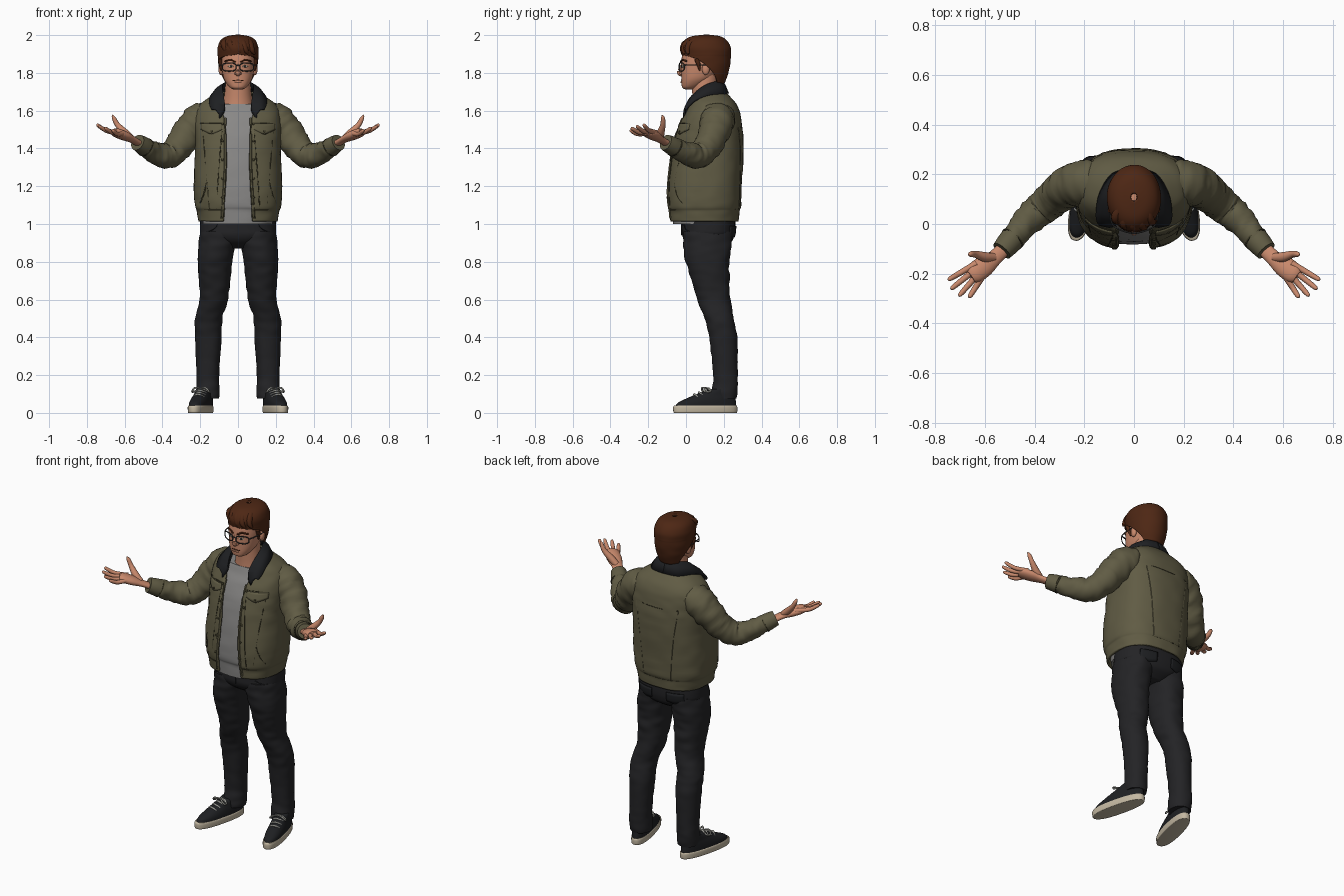
import bpy, bmesh, math
from mathutils import Vector, Matrix, noise

cube = bpy.data.objects.get("Cube")
if cube:
    bpy.data.objects.remove(cube, do_unlink=True)


def material(name, r, g, b):
    m = bpy.data.materials.new(name)
    m.use_nodes = True
    m.diffuse_color = (r, g, b, 1)
    bsdf = m.node_tree.nodes["Principled BSDF"]
    bsdf.inputs["Base Color"].default_value = (r, g, b, 1)
    bsdf.inputs["Roughness"].default_value = 0.8
    return m


OLIVE = material("olive cloth", 0.118, 0.106, 0.058)
SEAM = material("dark olive seam", 0.05, 0.045, 0.022)
BLACK = material("black cloth", 0.013, 0.014, 0.016)
DENIM = material("dark denim", 0.017, 0.017, 0.019)
SKIN = material("skin", 0.58, 0.25, 0.15)
HAIR = material("brown hair", 0.075, 0.02, 0.007)
GREY = material("grey shirt", 0.25, 0.245, 0.24)
CREAM = material("cream rubber", 0.55, 0.48, 0.36)
LACE = material("lace grey", 0.32, 0.32, 0.29)
FRAME = material("frame grey", 0.045, 0.045, 0.045)


def make(name, bm, mat, pair=False, thick=0, xf=None):
    """Finish a mesh: place, shade, mirror and thicken it."""
    bmesh.ops.remove_doubles(bm, verts=bm.verts, dist=0.0001)
    bmesh.ops.recalc_face_normals(bm, faces=bm.faces)
    if xf:
        bm.transform(xf)
    for f in bm.faces:
        f.smooth = True
    me = bpy.data.meshes.new(name)
    bm.to_mesh(me)
    bm.free()
    me.set_sharp_from_angle(angle=math.radians(50))
    me.materials.append(mat)
    ob = bpy.data.objects.new(name, me)
    bpy.context.collection.objects.link(ob)
    if thick:
        s = ob.modifiers.new("thickness", "SOLIDIFY")
        s.thickness, s.offset = thick, 0
    if pair:
        ob.modifiers.new("mirror", "MIRROR").use_clip = False
    return ob


def smooth(rows, sub):
    """Smooth curve through rows of numbers."""
    out = []
    for i in range(len(rows) - 1):
        a, b, c, d = (rows[max(0, min(len(rows) - 1, i + k))] for k in (-1, 0, 1, 2))
        for s in range(sub):
            t = s / sub
            out.append([0.5 * (2 * q + (r - p) * t + (2 * p - 5 * q + 4 * r - w) * t * t
                               + (3 * q - p - 3 * r + w) * t ** 3) for p, q, r, w in zip(a, b, c, d)])
    return out + [list(rows[-1])]


def skin_rings(bm, rings, closed=True):
    vs = [[bm.verts.new(p) for p in ring] for ring in rings]
    n = len(vs[0])
    for a, b in zip(vs, vs[1:]):
        for i in range(n if closed else n - 1):
            j = (i + 1) % n
            bm.faces.new((a[i], a[j], b[j], b[i]))
    if closed:
        bm.faces.new(vs[0])
        bm.faces.new(vs[-1])


def loft(name, rows, mat, n=2.0, segs=40, sub=5, wrinkle=0, **kw):
    """Stack of rounded rings: z, cx, cy, rx, ry and an optional front gap in degrees."""
    shell = len(rows[0]) > 5
    power = lambda v: math.copysign(abs(v) ** (2 / n), v)
    rings = []
    for row in smooth(rows, sub):
        z, cx, cy, rx, ry = row[:5]
        gap = math.radians(max(0, row[5])) if shell else 0
        ring = []
        for i in range(segs + 1 if shell else segs):
            t = gap + (2 * math.pi - 2 * gap) * i / segs
            x, y = rx * power(math.sin(t)), -ry * power(math.cos(t))
            k = 1 + wrinkle * noise.noise(Vector((x * 14, y * 14, z * 26)))
            ring.append((cx + x * k, cy + y * k, z))
        rings.append(ring)
    bm = bmesh.new()
    skin_rings(bm, rings, not shell)
    return make(name, bm, mat, **kw)


def tube(name, pts, mat, segs=12, sub=4, flat=1.0, wrinkle=0, **kw):
    """Tube through points x, y, z, radius."""
    path = smooth(pts, sub)
    rings = []
    for i, p in enumerate(path):
        a, b = path[max(0, i - 1)], path[min(len(path) - 1, i + 1)]
        t = (Vector(b[:3]) - Vector(a[:3])).normalized()
        ref = Vector((0, 0, 1)) if abs(t.z) < 0.95 else Vector((0, 1, 0))
        side = t.cross(ref).normalized()
        up = side.cross(t)
        ring = []
        for s in range(segs):
            w = 2 * math.pi * s / segs
            d = side * math.cos(w) + up * math.sin(w) * flat
            k = 1 + wrinkle * noise.noise(d * 1.2 + Vector((i * 0.55, 0, 0)))
            ring.append(Vector(p[:3]) + d * p[3] * k)
        rings.append(ring)
    bm = bmesh.new()
    skin_rings(bm, rings)
    return make(name, bm, mat, **kw)


def surface(rows, n, x, z, side=-1):
    """Depth of a lofted body's front (-1) or back (1) at x, z."""
    dense = smooth(rows, 6)
    for a, b in zip(dense, dense[1:]):
        if a[0] <= z <= b[0]:
            break
    t = (z - a[0]) / (b[0] - a[0])
    _, cx, cy, rx, ry = [p + (q - p) * t for p, q in zip(a, b)][:5]
    return cy + side * ry * max(0, 1 - min(1, abs((x - cx) / rx)) ** n) ** (1 / n)


def patch(name, body, cols, mat, off=0.004, side=-1, pair=True):
    """Thin plate on a body; columns are x, top z, bottom z."""
    rows, n = body
    bm = bmesh.new()
    grid = []
    for x, hi, lo in smooth(cols, 3):
        zs = [lo + (hi - lo) * k / 4 for k in range(5)]
        grid.append([(x, surface(rows, n, x, z, side) + side * off, z) for z in zs])
    skin_rings(bm, grid, False)
    return make(name, bm, mat, pair=pair, thick=0.006)


def seam(name, body, pts, mat, side=-1, off=0.005, r=0.003, pair=True):
    dense = smooth(pts, 5)
    tube(name, [(x, surface(*body, x, z, side) + side * off, z, r) for x, z in dense],
         mat, segs=6, sub=1, pair=pair)


def ball(name, at, scale, mat, pair=True):
    bm = bmesh.new()
    bmesh.ops.create_uvsphere(bm, u_segments=16, v_segments=10, radius=1)
    return make(name, bm, mat, pair=pair, xf=Matrix.Translation(at) @ Matrix.Diagonal((*scale, 1)))


# Jacket body, open at the front, over a shirt
jacket = [(1.015, 0, .095, .203, .178, 17), (1.07, 0, .095, .212, .183, 15), (1.1, 0, .095, .222, .19, 14),
          (1.2, 0, .097, .228, .192, 12), (1.35, 0, .11, .222, .188, 11), (1.45, 0, .12, .223, .178, 13),
          (1.53, 0, .13, .225, .16, 13), (1.59, 0, .14, .217, .14, 17), (1.635, 0, .14, .19, .12, 26),
          (1.67, 0, .13, .14, .10, 38), (1.695, 0, .12, .095, .085, 55)]
J = (jacket, 2.5)
loft("jacket_body", jacket, OLIVE, n=2.5, segs=64, wrinkle=0.018, thick=0.012)
shirt = [(1.0, 0, .095, .185, .163)] + [(z, 0, cy, rx - .016, ry - .014) for z, _, cy, rx, ry, _ in jacket[1:9]]
loft("shirt", shirt, GREY, n=2.5, wrinkle=0.02)

# Jacket details
patch("pocket_flap", J, [(.085, 1.53, 1.5), (.115, 1.53, 1.485), (.14, 1.53, 1.477), (.165, 1.53, 1.485), (.195, 1.53, 1.5)], OLIVE, .008)
seam("flap_edge", J, [(.085, 1.5), (.115, 1.485), (.14, 1.476), (.165, 1.485), (.195, 1.5)], SEAM)
seam("chest_seam", J, [(.085, 1.49), (.1, 1.3), (.115, 1.08)], SEAM)
seam("side_seam", J, [(.185, 1.49), (.17, 1.3), (.15, 1.08)], SEAM)
seam("front_yoke_seam", J, [(.075, 1.535), (.14, 1.535), (.2, 1.535)], SEAM)
seam("hand_pocket", J, [(.165, 1.22), (.18, 1.16), (.2, 1.11)], SEAM, r=.005)
seam("waistband_front_seam", J, [(.085, 1.075), (.15, 1.075), (.2, 1.08)], SEAM)
seam("waistband_back_seam", J, [(-.2, 1.08), (0, 1.075), (.2, 1.08)], SEAM, side=1, pair=False, r=.002)
seam("back_yoke_seam", J, [(-.2, 1.52), (0, 1.51), (.2, 1.52)], SEAM, side=1, pair=False, r=.002)
seam("back_seam", J, [(.14, 1.51), (.11, 1.3), (.09, 1.08)], OLIVE, side=1)
seam("placket_edge", J, [(.068, 1.56), (.068, 1.3), (.085, 1.03)], OLIVE, r=.007)
for z in (1.04, 1.14, 1.24, 1.34, 1.44, 1.53):
    ball("jacket_button", (.082, surface(*J, .082, z) - .009, z), (.007, .004, .007), SEAM)
ball("flap_button", (.14, surface(*J, .14, 1.49) - .012, 1.49), (.006, .004, .006), SEAM)

# Collar: a folded band from the nape to the front points
inner = [(0, .185, 1.757), (.055, .168, 1.752), (.085, .1, 1.73), (.08, .03, 1.675), (.075, 0, 1.625), (.1, -.01, 1.582)]
outer = [(0, .222, 1.69), (.085, .2, 1.685), (.135, .125, 1.682), (.15, .055, 1.658), (.15, .02, 1.63), (.14, -.002, 1.605)]
bm = bmesh.new()
strips = []
for a, b in zip(smooth(inner, 4), smooth(outer, 4)):
    a, b = Vector(a), Vector(b)
    strips.append([a - Vector((0, 0, .03)), a, (a + b) / 2 + Vector((0, 0, .012)), b])
skin_rings(bm, strips, False)
make("collar", bm, BLACK, pair=True, thick=0.012)

# Sleeves and cuffs
tube("sleeve", [(.16, .165, 1.56, .088), (.205, .165, 1.545, .092), (.265, .15, 1.485, .083), (.315, .11, 1.41, .074),
                (.37, .065, 1.362, .069), (.43, .012, 1.372, .059), (.485, -.055, 1.403, .049), (.525, -.1, 1.428, .042)],
     OLIVE, segs=28, sub=7, wrinkle=0.13, pair=True)
tube("cuff", [(.492, -.062, 1.407, .05), (.51, -.083, 1.419, .048), (.532, -.108, 1.432, .043)], OLIVE, segs=28, pair=True)
tube("cuff_seam", [(.488, -.058, 1.404, .052), (.492, -.062, 1.407, .052)], SEAM, segs=28, sub=1, pair=True)

# Hands, palms up
tube("palm", [(.515, -.09, 1.42, .03), (.56, -.135, 1.447, .031), (.6, -.167, 1.466, .042),
              (.64, -.197, 1.482, .042), (.658, -.21, 1.487, .03)], SKIN, segs=16, flat=.58, pair=True)
fingers = {"index": ((.657, -.172, 1.488), (.748, -.225, 1.53)), "middle": ((.647, -.19, 1.485), (.737, -.262, 1.522)),
           "ring": ((.632, -.207, 1.482), (.705, -.29, 1.512)), "little": ((.617, -.222, 1.478), (.664, -.296, 1.5))}
for label, (a, b) in fingers.items():
    a, b = Vector(a), Vector(b)
    pts = [(*(a.lerp(b, t) - Vector((0, 0, .012 * math.sin(t * 3)))), r)
           for t, r in ((-.25, .013), (.1, .0125), (.5, .0115), (.85, .010), (.97, .007), (1, .002))]
    tube(label + "_finger", pts, SKIN, segs=10, pair=True)
tube("thumb", [(.565, -.135, 1.455, .018), (.6, -.133, 1.485, .02), (.638, -.122, 1.525, .014),
               (.657, -.122, 1.56, .011), (.665, -.126, 1.577, .003)], SKIN, pair=True)

# Trousers
hips = [(.87, 0, .12, .07, .07), (.905, 0, .12, .14, .12), (.94, 0, .118, .195, .138), (.98, 0, .12, .202, .141),
        (1.05, 0, .12, .196, .14)]
H = (hips, 2.5)
loft("trouser_hips", hips, DENIM, n=2.5)
loft("trouser_leg", [(.075, .16, .203, .058, .064), (.12, .16, .205, .062, .068), (.2, .16, .209, .06, .065),
                     (.4, .157, .197, .07, .074), (.5, .155, .175, .072, .077), (.6, .128, .148, .075, .088),
                     (.7, .124, .13, .083, .1), (.8, .122, .115, .092, .115), (.9, .108, .113, .099, .128),
                     (.96, .1, .115, .098, .13)], DENIM, n=2.2, sub=8, wrinkle=0.06, pair=True)
patch("back_pocket", H, [(.05, .99, .935), (.1, .99, .925), (.15, .99, .935)], BLACK, side=1)
seam("front_pocket", H, [(.1, 1.02), (.12, .98), (.17, .955)], BLACK, off=.002)
seam("fly_seam", H, [(0, 1.02), (0, .98), (0, .94)], BLACK, off=.002, pair=False)

# Shoes, toes turned out
foot = Matrix.Translation((.198, .102, 0)) @ Matrix.Rotation(.24, 4, "Z")
loft("shoe_sole", [(0, 0, 0, .046, .168), (.004, 0, 0, .05, .173), (.03, 0, 0, .051, .174), (.038, 0, 0, .048, .17)],
     CREAM, n=2.4, sub=3, pair=True, xf=foot)
loft("shoe_upper", [(.034, 0, .003, .048, .166), (.055, 0, .01, .048, .157), (.075, 0, .03, .046, .135),
                    (.098, 0, .06, .042, .11), (.127, 0, .1, .042, .07)], BLACK, n=2.3, pair=True, xf=foot)
for i in range(4):
    y, z = -.06 + .026 * i, .096 + .01 * i
    tube("shoe_lace", [(-.03, y + .012, z - .013, .005), (0, y, z + .003, .006), (.03, y + .012, z - .013, .005)],
         LACE, segs=8, pair=True, xf=foot)
for s in (-1, 1):
    tube("lace_bow", [(0, .01, .13, .004), (s * .03, -.01, .132, .005), (s * .046, .0, .112, .005),
                      (s * .035, .02, .115, .005), (0, .012, .13, .004)], LACE, segs=8, pair=True, xf=foot)

# Neck and head
loft("neck", [(1.57, 0, .125, .1, .095), (1.65, 0, .11, .078, .076), (1.72, 0, .1, .068, .068), (1.79, 0, .1, .066, .07)], SKIN)
head = [(1.713, 0, .015, .022, .02), (1.722, 0, .022, .042, .042), (1.745, 0, .04, .062, .064), (1.775, 0, .06, .077, .085),
        (1.82, 0, .076, .085, .102), (1.87, 0, .09, .089, .114), (1.93, 0, .1, .085, .11), (1.97, 0, .1, .055, .075)]
F = (head, 2.3)
loft("head", head, SKIN, n=2.3)
ball("ear", (.09, .105, 1.82), (.014, .02, .032), SKIN)
tube("nose", [(0, -.016, 1.85, .008), (0, -.028, 1.825, .01), (0, -.035, 1.803, .0125), (0, -.027, 1.792, .011),
              (0, -.018, 1.789, .004)], SKIN)
ball("nostril", (.012, -.024, 1.797), (.008, .011, .007), SKIN)
seam("mouth", F, [(-.028, 1.759), (0, 1.762), (.028, 1.759)], HAIR, off=.0, r=.0025, pair=False)
seam("lower_lip", F, [(-.018, 1.752), (0, 1.75), (.018, 1.752)], SKIN, off=.001, r=.005, pair=False)
seam("eyebrow", F, [(.014, 1.858), (.04, 1.869), (.068, 1.862)], HAIR, off=.003, r=.0055)
patch("eye_white", F, [(.024, 1.836, 1.832), (.037, 1.842, 1.829), (.05, 1.836, 1.832)], CREAM, off=.001)
patch("eye_iris", F, [(.032, 1.839, 1.831), (.037, 1.842, 1.829), (.042, 1.839, 1.831)], FRAME, off=.003)

# Glasses
rim = []
for i in range(25):
    a = 2 * math.pi * i / 24
    c, s = math.cos(a), math.sin(a)
    x = .046 + .036 * math.copysign(abs(c) ** .7, c)
    rim.append((x, -.036 + 4 * x * x, 1.831 + .022 * math.copysign(abs(s) ** .7, s), .0032))
tube("glasses_rim", rim, FRAME, segs=8, sub=1, pair=True)
tube("glasses_bridge", [(-.012, -.036, 1.837, .003), (0, -.038, 1.841, .003), (.012, -.036, 1.837, .003)], FRAME, segs=8)
tube("glasses_temple", [(.08, -.012, 1.84, .003), (.094, .02, 1.842, .003), (.1, .105, 1.842, .003)], FRAME, segs=8, pair=True)

# Hair: cap open over the face, with swept locks
loft("hair", [(1.745, 0, .12, .072, .078, 125), (1.8, 0, .115, .09, .104, 106), (1.84, 0, .111, .098, .116, 88),
              (1.872, 0, .108, .101, .122, 68), (1.89, 0, .107, .102, .124, 38), (1.902, 0, .106, .103, .126, 0),
              (1.935, 0, .104, .102, .127, 0), (1.968, 0, .104, .088, .108, 0), (1.988, 0, .106, .058, .074, 0),
              (1.996, 0, .108, .012, .015, 0)], HAIR, segs=56, wrinkle=0.02, thick=0.012)
for i in range(5):
    x = -.07 + .034 * i
    y = .104 - .122 * math.sqrt(1 - (x / .108) ** 2)
    tube("hair_lock", [(x + .022, y + .006, 1.9, .006), (x + .008, y, 1.922, .015), (x - .004, y + .016, 1.955, .019),
                       (x * .8, y + .06, 1.975, .014), (x * .6, y + .11, 1.982, .004)], HAIR, segs=10)
tube("sideburn", [(.094, .055, 1.875, .012), (.092, .066, 1.845, .011), (.087, .074, 1.81, .004)], HAIR, segs=10, pair=True)
